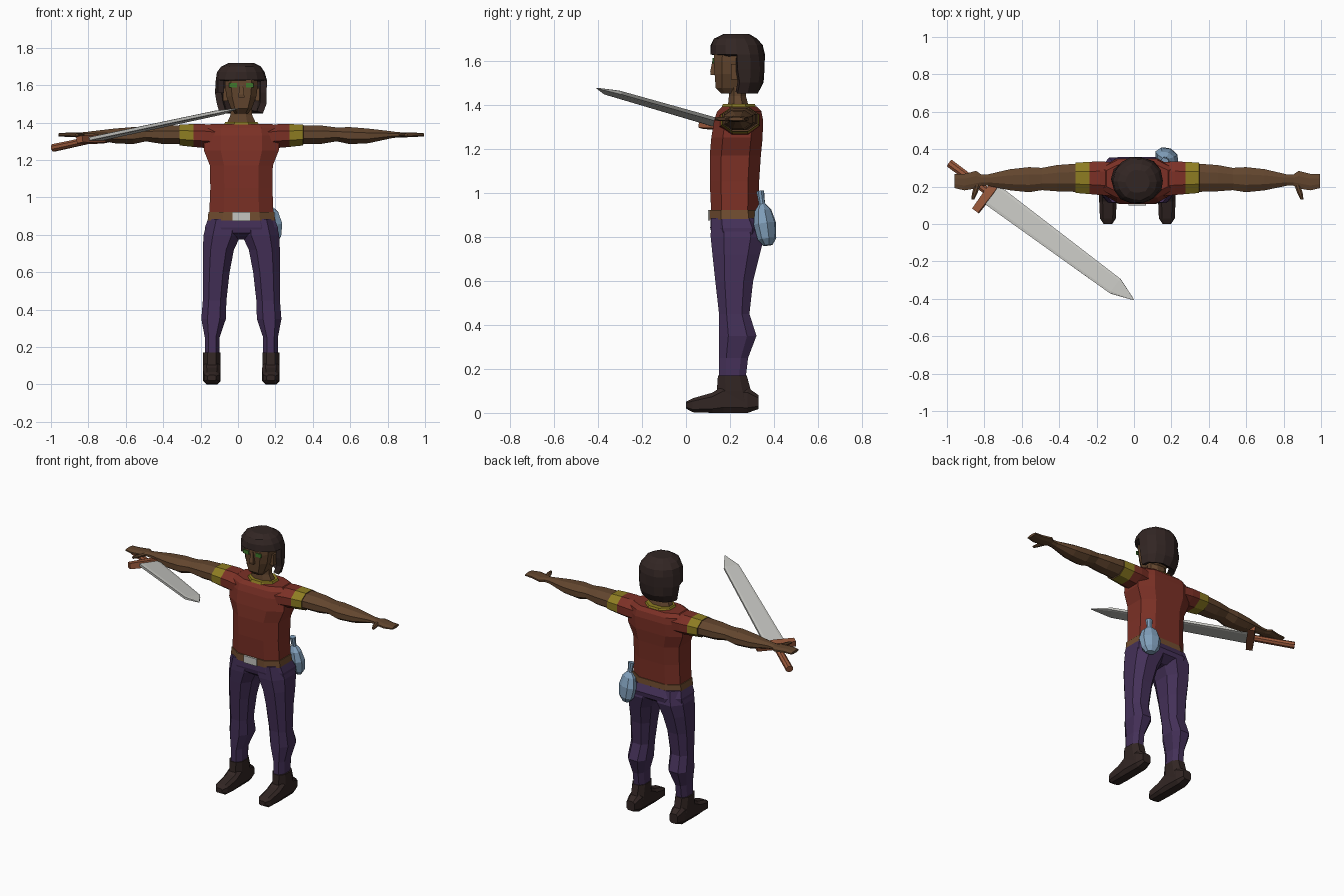
import bpy, bmesh, math, random
from mathutils import Vector, Matrix

random.seed(4)
CX = 0.018  # body centre line


def mat(name, r, g, b):
    m = bpy.data.materials.new(name)
    m.diffuse_color = (r, g, b, 1)
    return m


SKIN = mat("brown skin", 0.122, 0.060, 0.027)
RED = mat("red cloth", 0.200, 0.030, 0.019)
YELLOW = mat("yellow trim", 0.270, 0.205, 0.016)
PURPLE = mat("purple cloth", 0.058, 0.030, 0.098)
DARK = mat("dark brown", 0.032, 0.019, 0.017)
STEEL = mat("steel", 0.560, 0.560, 0.530)
BLUE = mat("blue leather", 0.220, 0.350, 0.500)
GREEN = mat("green eye", 0.050, 0.190, 0.025)
COPPER = mat("copper brown", 0.310, 0.095, 0.042)
BELT = mat("belt brown", 0.165, 0.075, 0.030)


def octagon(k=0.414):
    return [(1, -k), (1, k), (k, 1), (-k, 1), (-1, k), (-1, -k), (-k, -1), (k, -1)]


def circle(n):
    return [(math.cos(2 * math.pi * i / n), math.sin(2 * math.pi * i / n)) for i in range(n)]


BOX = [(1, -1), (1, 1), (-1, 1), (-1, -1)]


def loft(name, mats, axis, rings, shape=None, side=1, cx=CX, rule=None, jitter=0.0):
    """Skin cross-sections (t, a0, a1, b0, b1) stacked along an axis; x is measured from cx."""
    shape = shape or octagon()
    bm = bmesh.new()
    loops = []
    for t, a0, a1, b0, b1 in rings:
        loop = []
        for u, v in shape:
            a = (a0 + a1) / 2 + u * (a1 - a0) / 2 + random.uniform(-jitter, jitter)
            b = (b0 + b1) / 2 + v * (b1 - b0) / 2 + random.uniform(-jitter, jitter)
            x, y, z = {'x': (t, a, b), 'y': (a, t, b), 'z': (a, b, t)}[axis]
            loop.append(bm.verts.new((cx + side * x, y, z)))
        loops.append(loop)
    n = len(shape)
    for lo, hi in zip(loops, loops[1:]):
        for i in range(n):
            j = (i + 1) % n
            bm.faces.new((lo[i], lo[j], hi[j], hi[i]))
    bm.faces.new(loops[0][::-1])
    bm.faces.new(loops[-1])
    bmesh.ops.recalc_face_normals(bm, faces=bm.faces)
    if rule:
        for f in bm.faces:
            f.material_index = rule(f.calc_center_median())
    me = bpy.data.meshes.new(name)
    bm.to_mesh(me)
    bm.free()
    for m in mats:
        me.materials.append(m)
    ob = bpy.data.objects.new(name, me)
    bpy.context.collection.objects.link(ob)
    return ob


def box(name, m, x0, x1, y0, y1, z0, z1, side=1, cx=CX):
    return loft(name, [m], 'z', [(z0, x0, x1, y0, y1), (z1, x0, x1, y0, y1)], BOX, side, cx)


# Torso, collar, belt, hips
loft("shirt", [RED], 'z', [
    (0.90, -.172, .172, .115, .328), (1.05, -.166, .166, .108, .332), (1.17, -.168, .168, .108, .340),
    (1.25, -.200, .200, .115, .348), (1.33, -.200, .200, .128, .350), (1.37, -.195, .195, .142, .342),
    (1.392, -.165, .165, .165, .322)], octagon(.55))
loft("collar", [YELLOW], 'z', [(1.38, -.098, .098, .158, .322), (1.404, -.086, .086, .168, .312)])
loft("belt", [BELT], 'z', [(.878, -.180, .180, .107, .335), (.922, -.176, .176, .107, .333)], octagon(.55))
box("buckle", STEEL, -.047, .047, .100, .110, .875, .922)
loft("hips", [PURPLE], 'z', [
    (.775, -.08, .08, .17, .30), (.81, -.195, .195, .118, .352), (.84, -.195, .195, .110, .357),
    (.885, -.178, .178, .112, .335)], octagon(.55))

# Neck and head
loft("neck", [SKIN], 'z', [(1.36, -.085, .085, .185, .295), (1.41, -.072, .072, .192, .280),
                           (1.44, -.058, .058, .195, .272), (1.50, -.058, .058, .195, .272)])
loft("head", [SKIN], 'z', [
    (1.450, -.036, .036, .160, .250), (1.475, -.056, .056, .135, .285), (1.54, -.080, .080, .130, .310),
    (1.60, -.088, .088, .126, .325), (1.66, -.086, .086, .130, .325), (1.69, -.060, .060, .160, .300)],
    octagon(.62))
loft("nose", [SKIN], 'z', [(1.535, -.016, .016, .112, .150), (1.55, -.015, .015, .110, .150),
                           (1.61, -.007, .007, .122, .150)], BOX)

# Hair: a shell, open over the face
hair = loft("hair", [DARK], 'z', [
    (1.450, -.118, .118, .150, .325), (1.50, -.132, .132, .130, .352), (1.56, -.138, .138, .115, .360),
    (1.628, -.140, .140, .108, .358), (1.67, -.128, .128, .112, .350), (1.70, -.105, .105, .128, .325),
    (1.72, -.065, .065, .165, .290)], circle(14), jitter=.004)
bm = bmesh.new()
bm.from_mesh(hair.data)
gone = [f for f in bm.faces if (c := f.calc_center_median()).z < 1.46
        or (c.z < 1.56 and c.y < .25) or (c.z < 1.62 and c.y < .21)]
bmesh.ops.delete(bm, geom=gone, context='FACES')
bm.to_mesh(hair.data)
bm.free()
shell = hair.modifiers.new("thickness", 'SOLIDIFY')
shell.thickness = .035
shell.offset = -1

# Paired parts
for s, label in ((-1, "right"), (1, "left")):
    box(label + "_eye", GREEN, .024, .066, .121, .128, 1.588, 1.612, s)
    box(label + "_ear", SKIN, .075, .098, .205, .245, 1.515, 1.585, s)
    # Arm: sleeve, yellow cuff, bare arm and flat hand in one skin
    loft(label + "_arm", [RED, YELLOW, SKIN], 'x', [
        (.14, .150, .330, 1.262, 1.385), (.20, .155, .335, 1.265, 1.392), (.257, .160, .332, 1.270, 1.392),
        (.330, .166, .328, 1.278, 1.390), (.331, .172, .322, 1.285, 1.386), (.43, .175, .315, 1.287, 1.384),
        (.51, .181, .300, 1.300, 1.374), (.58, .170, .304, 1.285, 1.376), (.68, .180, .293, 1.290, 1.368),
        (.80, .205, .265, 1.316, 1.354), (.835, .205, .265, 1.321, 1.349), (.862, .190, .284, 1.321, 1.348),
        (.925, .180, .268, 1.323, 1.347), (.977, .192, .266, 1.327, 1.343)],
        side=s, rule=lambda c, s=s: (lambda d: 0 if d < .257 else 1 if d < .3302 else 2)(s * (c.x - CX)))
    loft(label + "_thumb", [SKIN], 'y', [(.22, .835, .868, 1.324, 1.346), (.165, .855, .884, 1.325, 1.345),
                                         (.132, .872, .888, 1.328, 1.342)], side=s)
    # Leg
    loft(label + "_leg", [PURPLE], 'z', [
        (.150, .117, .195, .150, .270), (.25, .117, .195, .150, .282), (.35, .083, .214, .150, .320),
        (.45, .080, .206, .150, .288), (.60, .063, .206, .133, .305), (.72, .040, .206, .120, .335),
        (.80, .002, .202, .112, .355), (.885, .002, .178, .114, .335)], octagon(.5), s)
    # Boot
    loft(label + "_boot_shaft", [DARK], 'z', [
        (.04, .114, .202, .145, .310), (.10, .112, .204, .140, .295), (.17, .112, .204, .145, .276)],
        octagon(.5), s)
    loft(label + "_boot_foot", [DARK], 'y', [
        (.000, .135, .180, .020, .050), (.03, .115, .200, .003, .066), (.12, .111, .204, .000, .092),
        (.17, .112, .204, .000, .125), (.28, .114, .202, .000, .115), (.33, .128, .188, .018, .080)],
        octagon(.6), s)

# Sword: built along local x, then laid under the right hand
d = Vector((.985, -.73, .21)).normalized()
w = Vector((0, 0, 1)).cross(d).normalized()
t = d.cross(w)
pose = Matrix((d, w, t)).transposed().to_4x4()
pose.translation = (-.987, .325, 1.265)
parts = [
    loft("sword_blade", [STEEL], 'x', [(.27, -.063, .063, -.011, .011), (1.12, -.048, .048, -.010, .010),
                                       (1.243, -.003, .003, -.002, .002)], octagon(.75), cx=0),
    loft("sword_handle", [COPPER], 'x', [(0, -.022, .022, -.020, .020), (.27, -.020, .020, -.018, .018)], cx=0),
    loft("sword_guard", [COPPER], 'y', [(-.122, .248, .288, -.018, .018), (0, .245, .292, -.022, .022),
                                        (.122, .248, .288, -.018, .018)], BOX, cx=0)]
for ob in parts:
    ob.matrix_world = pose

# Water flask on the back of the left hip
flask = loft("flask", [BLUE], 'z', [(z, -a, a, -b, b) for z, a, b in (
    (-.10, .030, .020), (-.07, .056, .040), (0, .068, .048), (.06, .050, .036),
    (.09, .018, .015), (.11, .018, .015), (.15, .022, .018))], circle(8), cx=0)
flask.matrix_world = (Matrix.Translation((.175, .358, .86)) @ Matrix.Rotation(math.radians(-25), 4, 'Z')
                      @ Matrix.Rotation(math.radians(9), 4, 'X'))
